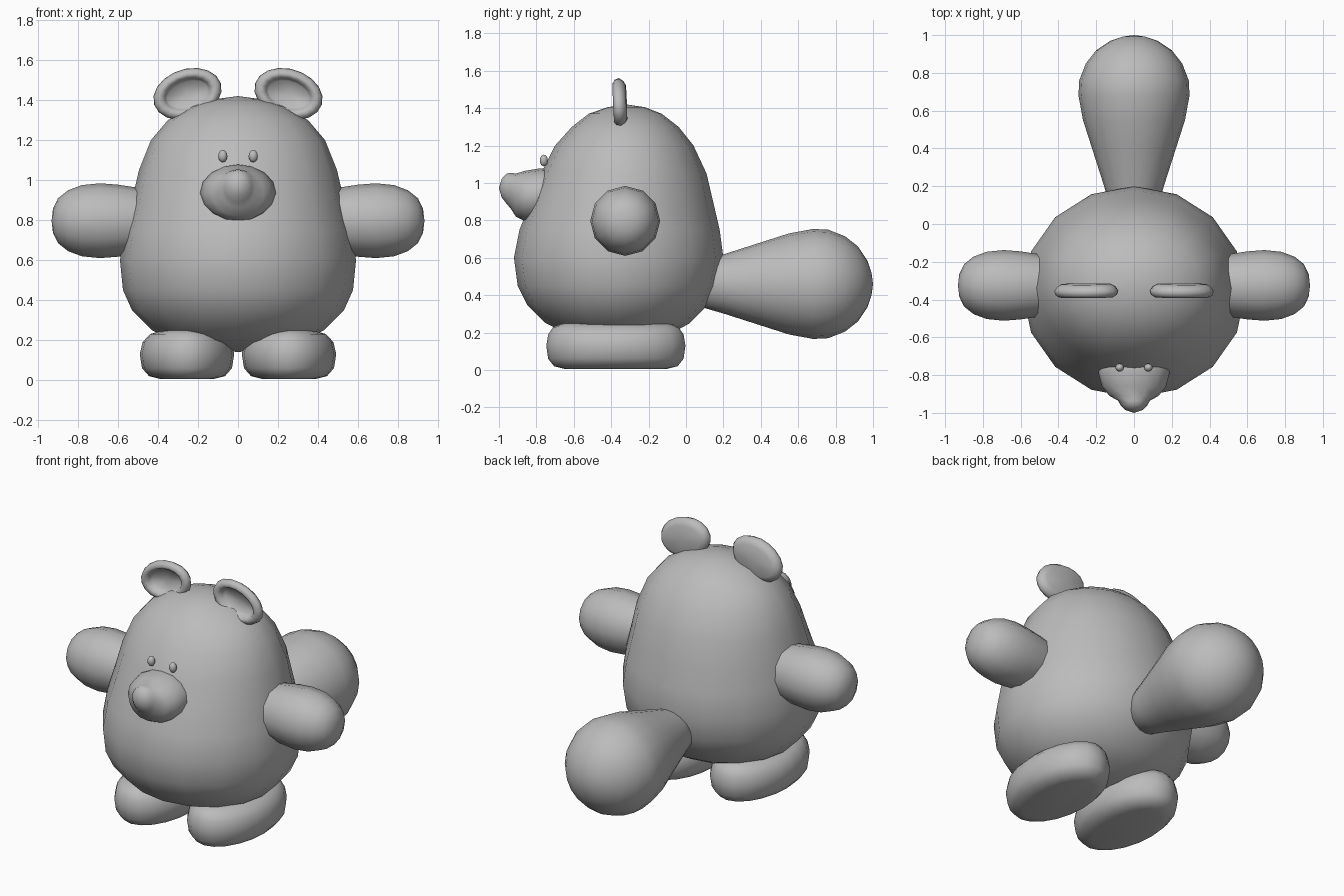
import bpy, bmesh, math
from mathutils import Matrix, Vector

if "Cube" in bpy.data.objects:
    bpy.data.objects.remove(bpy.data.objects["Cube"], do_unlink=True)

grey = bpy.data.materials.new("plain_grey")
grey.use_nodes = True
GREY = (0.5, 0.5, 0.5, 1)
grey.diffuse_color = GREY
grey.node_tree.nodes["Principled BSDF"].inputs["Base Color"].default_value = GREY

ALONG_Z = Matrix.Identity(4)
ALONG_X = Matrix.Rotation(math.pi / 2, 4, 'Y')
ALONG_Y = Matrix.Rotation(-math.pi / 2, 4, 'X')


def loft(name, rings, sides, matrix=ALONG_Z):
    """Skin elliptical rings (height, rx, ry, centre y), closing both ends."""
    bm = bmesh.new()
    loops = []
    for h, rx, ry, cy in rings:
        if rx == 0:
            loops.append([bm.verts.new((0, cy, h))] * sides)
        else:
            loops.append([bm.verts.new((rx * math.cos(a), cy + ry * math.sin(a), h))
                          for a in (math.tau * i / sides for i in range(sides))])
    for low, high in zip(loops, loops[1:]):
        for i in range(sides):
            j = (i + 1) % sides
            quad = list(dict.fromkeys((low[i], low[j], high[j], high[i])))
            bm.faces.new(quad)
    for end in (loops[0], loops[-1]):
        if end[0] is not end[1]:
            bm.faces.new(end)
    bm.transform(matrix)
    bmesh.ops.recalc_face_normals(bm, faces=bm.faces)
    mesh = bpy.data.meshes.new(name)
    bm.to_mesh(mesh)
    bm.free()
    obj = bpy.data.objects.new(name, mesh)
    bpy.context.collection.objects.link(obj)
    mesh.materials.append(grey)
    for p in mesh.polygons:
        p.use_smooth = True
    return obj


def both_sides(name, rings, sides, matrix):
    flip = Matrix.Scale(-1, 4, Vector((1, 0, 0)))
    loft("left_" + name, rings, sides, matrix)
    loft("right_" + name, rings, sides, flip @ matrix)


def round_rings(profile):
    return [(h, r, r, 0) for h, r in profile]


# Body: height, half width, front y, back y
body = [(0.14, 0, -0.36, -0.36), (0.16, 0.17, -0.5, -0.2), (0.2, 0.33, -0.65, -0.07),
        (0.25, 0.43, -0.75, 0.02), (0.35, 0.53, -0.85, 0.12), (0.45, 0.575, -0.9, 0.17),
        (0.6, 0.59, -0.92, 0.2), (0.75, 0.567, -0.89, 0.18), (0.9, 0.53, -0.83, 0.145),
        (1.05, 0.495, -0.775, 0.11), (1.2, 0.435, -0.7, 0.04), (1.3, 0.35, -0.61, -0.04),
        (1.37, 0.23, -0.52, -0.13), (1.405, 0.11, -0.42, -0.22), (1.42, 0, -0.32, -0.32)]
loft("body", [(h, rx, (b - f) / 2, (b + f) / 2) for h, rx, f, b in body], 16)

# Arms
arm = [(0.4, 0.14), (0.5, 0.165), (0.6, 0.18), (0.69, 0.187), (0.78, 0.178),
       (0.85, 0.152), (0.9, 0.112), (0.925, 0.06), (0.932, 0)]
both_sides("arm", round_rings(arm), 12, Matrix.Translation((0, -0.325, 0.797)) @ ALONG_X)

# Feet
foot = [(0.005, 0.13, 0.27, 0), (0.02, 0.19, 0.33, 0), (0.06, 0.225, 0.362, 0),
        (0.13, 0.236, 0.372, 0), (0.19, 0.222, 0.362, 0), (0.23, 0.185, 0.335, 0),
        (0.25, 0.12, 0.28, 0), (0.257, 0, 0, 0)]
both_sides("foot", foot, 20, Matrix.Translation((0.255, -0.375, 0)))

# Tail
tail = [(0, 0.1), (0.2, 0.158), (0.4, 0.222), (0.55, 0.27), (0.68, 0.294), (0.76, 0.29),
        (0.85, 0.255), (0.92, 0.2), (0.97, 0.125), (0.992, 0.06), (1, 0)]
loft("tail", round_rings(tail), 20, Matrix.Translation((0, 0, 0.46)) @ ALONG_Y)

# Muzzle with nose: y, half width, half height, centre height
muzzle = [(-0.7, 0.17, 0.13, 0.94), (-0.78, 0.19, 0.143, 0.935), (-0.86, 0.17, 0.135, 0.93),
          (-0.91, 0.13, 0.115, 0.935), (-0.935, 0.085, 0.097, 0.957), (-0.96, 0.07, 0.08, 0.97),
          (-0.985, 0.045, 0.05, 0.972), (-1, 0, 0, 0.972)]
loft("muzzle", [(y, rx, rz, -cz) for y, rx, rz, cz in muzzle], 16, ALONG_Y)

# Eyes
eye = [(-math.cos(a), math.sin(a) if 0 < i < 6 else 0)
       for i, a in ((i, math.pi * i / 6) for i in range(7))]
both_sides("eye", round_rings(eye), 12,
           Matrix.Translation((0.076, -0.76, 1.12)) @ Matrix.Diagonal((0.023, 0.022, 0.031, 1)))

# Ears: rounded rim with a hollow front and a flat back
ear = [(0, 0, 0), (0, 0.135, 0.085), (0.012, 0.158, 0.108), (0.035, 0.175, 0.125),
       (0.058, 0.168, 0.118), (0.07, 0.148, 0.098), (0.064, 0.126, 0.084),
       (0.045, 0.115, 0.073), (0.028, 0.105, 0.063), (0.025, 0, 0)]
ear_place = (Matrix.Translation((0.253, -0.318, 1.432)) @ Matrix.Rotation(math.radians(18), 4, 'Y')
             @ Matrix.Rotation(math.radians(3), 4, 'X') @ Matrix.Rotation(math.pi / 2, 4, 'X'))
both_sides("ear", [(h, rx, ry, 0) for h, rx, ry in ear], 18, ear_place)
